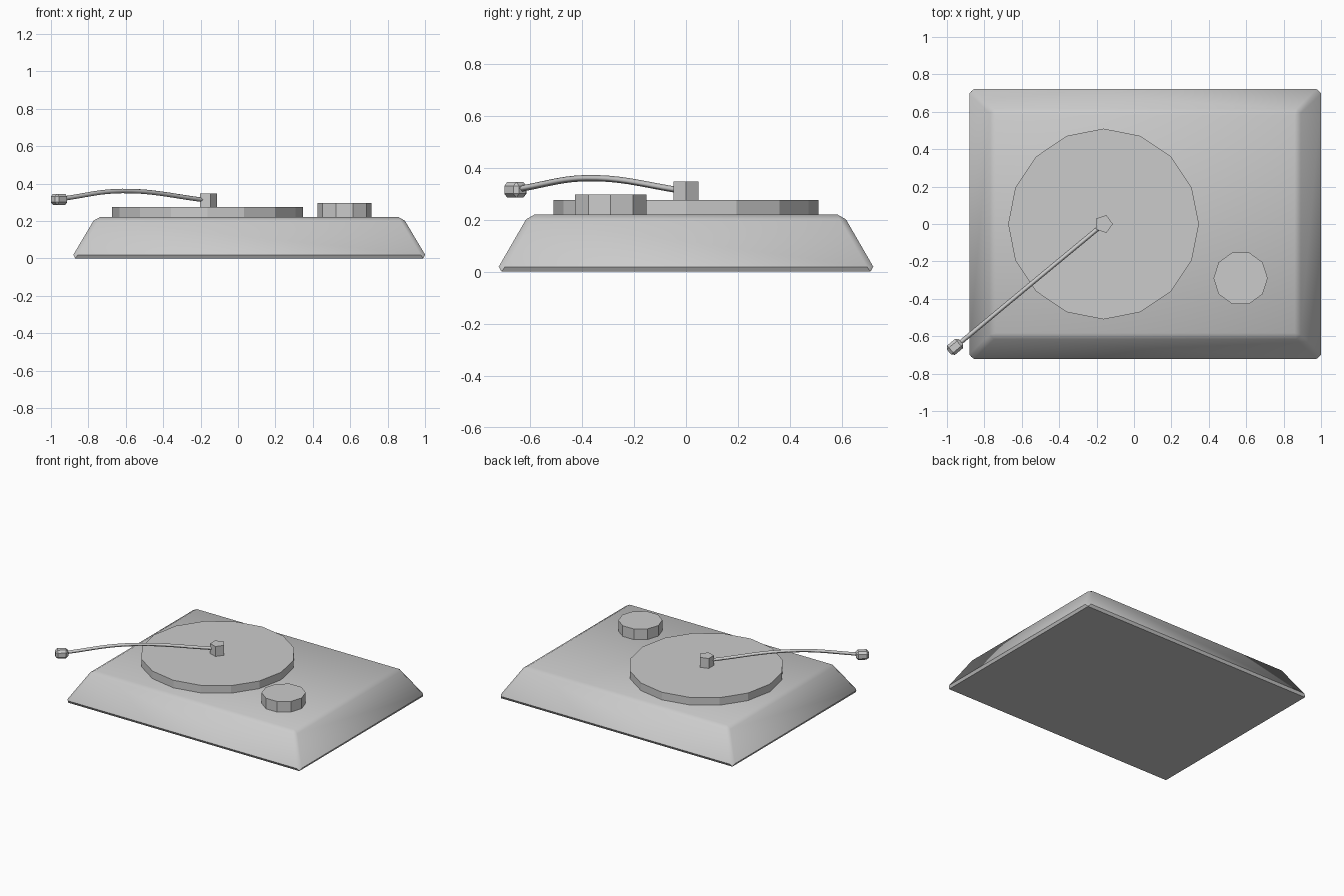
import bpy, bmesh
from math import pi, atan2
from mathutils import Matrix

if "Cube" in bpy.data.objects:
    bpy.data.objects.remove(bpy.data.objects["Cube"])


def add_object(name, bm):
    mesh = bpy.data.meshes.new(name)
    bmesh.ops.recalc_face_normals(bm, faces=bm.faces[:])
    bm.to_mesh(mesh)
    bm.free()
    obj = bpy.data.objects.new(name, mesh)
    bpy.context.collection.objects.link(obj)
    return obj


def disc(name, x, y, radius, z0, z1, sides, angle):
    bm = bmesh.new()
    place = Matrix.Translation((x, y, (z0 + z1) / 2)) @ Matrix.Rotation(angle, 4, 'Z')
    bmesh.ops.create_cone(bm, cap_ends=True, segments=sides, radius1=radius,
                          radius2=radius, depth=z1 - z0, matrix=place)
    return add_object(name, bm)


def block(name, size, place, bevel, top_scale=(1, 1)):
    bm = bmesh.new()
    bmesh.ops.create_cube(bm, size=1)
    for v in bm.verts:
        k = top_scale if v.co.z > 0 else (1, 1)
        v.co.x *= size[0] * k[0]
        v.co.y *= size[1] * k[1]
        v.co.z *= size[2]
    bmesh.ops.bevel(bm, geom=bm.edges[:], offset=bevel, offset_type='OFFSET',
                    segments=1, profile=0.5, affect='EDGES')
    bm.transform(place)
    return add_object(name, bm)


def smooth(obj, angle):
    bpy.ops.object.select_all(action='DESELECT')
    obj.select_set(True)
    bpy.context.view_layer.objects.active = obj
    bpy.ops.object.shade_smooth_by_angle(angle=angle)


# Sloped plinth with chamfered edges
plinth = block("plinth", (1.904, 1.464, 0.22), Matrix.Translation((0.06, 0, 0.11)),
               0.022, (1.642 / 1.904, 1.21 / 1.464))
smooth(plinth, pi / 4)

# Platter, control knob and centre spindle
disc("platter", -0.163, 0, 0.51, 0.20, 0.275, 16, 0)
disc("control_knob", 0.57, -0.29, 0.145, 0.20, 0.297, 10, pi / 10)
disc("spindle", -0.163, 0, 0.05, 0.26, 0.347, 5, -pi / 2)

# Arched tone arm
curve = bpy.data.curves.new("tone_arm", 'CURVE')
curve.dimensions = '3D'
curve.bevel_depth = 0.012
curve.bevel_resolution = 0
curve.resolution_u = 10
curve.use_fill_caps = True
spline = curve.splines.new('BEZIER')
spline.bezier_points.add(2)
path = [(-0.163, 0, 0.31), (-0.62, -0.378, 0.36), (-0.945, -0.648, 0.318)]
for p, co in zip(spline.bezier_points, path):
    p.co = co
    p.handle_left_type = p.handle_right_type = 'AUTO'
arm = bpy.data.objects.new("tone_arm", curve)
bpy.context.collection.objects.link(arm)

# Pickup head at the end of the arm
heading = atan2(0.64, 0.77)
block("pickup_head", (0.085, 0.065, 0.06),
      Matrix.Translation((-0.957, -0.657, 0.315)) @ Matrix.Rotation(heading, 4, 'Z'), 0.015)
